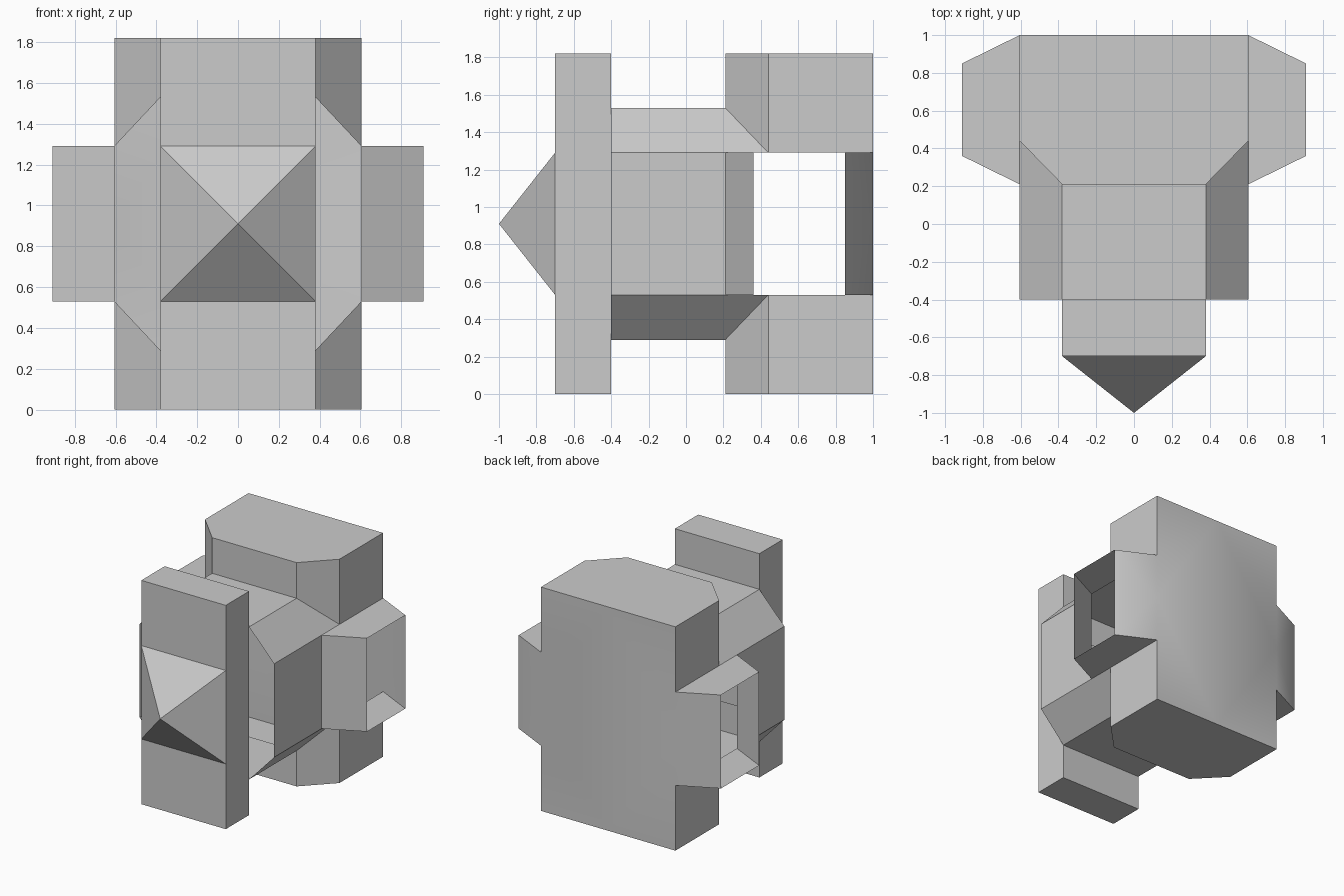
import bpy, bmesh
from mathutils import Vector

if "Cube" in bpy.data.objects:
    bpy.data.objects.remove(bpy.data.objects["Cube"])

MID = 0.91                    # height of the symmetry plane; heights below are relative to it
CORE, BODY, ARM = 0.38, 0.605, 0.91   # half widths
TUBE_H, TOP = 0.62, 0.91              # half heights


def lift(xy, h):
    """Flat outline at one height."""
    return [(x, y, h) for x, y in xy]


def wall(xy, h0, h1):
    """Upright quads along an outline."""
    return [[(*a, h0), (*b, h0), (*b, h1), (*a, h1)] for a, b in zip(xy, xy[1:])]


def shell(name, faces, centre):
    """Quarter shell facing away from centre, mirrored left-right and up-down."""
    bm = bmesh.new()
    for pts in faces:
        f = bm.faces.new([bm.verts.new(p) for p in pts])
        f.normal_update()
        if f.normal.dot(f.calc_center_median() - Vector(centre)) < 0:
            f.normal_flip()
    bmesh.ops.remove_doubles(bm, verts=bm.verts, dist=1e-4)
    mesh = bpy.data.meshes.new(name)
    bm.to_mesh(mesh)
    bm.free()
    ob = bpy.data.objects.new(name, mesh)
    ob.location.z = MID
    bpy.context.collection.objects.link(ob)
    mod = ob.modifiers.new("Mirror", 'MIRROR')
    mod.use_axis = (True, False, True)
    bpy.ops.object.select_all(action='DESELECT')
    ob.select_set(True)
    bpy.context.view_layer.objects.active = ob
    bpy.ops.object.shade_smooth_by_angle()


# Hollow body: rear block, open-ended side arms and open-fronted octagonal tube
a, b, c = (CORE, 0.21), (BODY, 0.44), (BODY, 1.0)
d, e, g = (ARM, 0.85), (ARM, 0.36), (BODY, 0.21)
body = []
# rear block
body += wall([(0, 0.21), a], TUBE_H, TOP)
body += [[(*a, TUBE_H), (*b, CORE), (*b, TOP), (*a, TOP)]]
body += wall([b, c], CORE, TOP)
body += [lift([(0, 0.21), a, b, c, (0, 1)], TOP)]
body += [[(0, 1, 0), (*c, 0), (*c, CORE), (*c, TOP), (0, 1, TOP)]]
# side arm, open at its outer end
body += wall([c, d], 0, CORE) + wall([e, g], 0, CORE)
body += [lift([g, e, d, c, b], CORE)]
# octagonal tube
t, s = (CORE, -0.4), (BODY, -0.4)
body += wall([s, g], 0, CORE)
body += [[(*t, TUBE_H), (*a, TUBE_H), (*b, CORE), (*g, CORE), (*s, CORE)]]
body += [lift([(0, -0.4), t, a, (0, 0.21)], TUBE_H)]
shell("hollow_body", body, (0, 0.45, 0))

# Front plate with a pyramid nose; its back opens into the body
p = (CORE, -0.7)
plate = wall([(0, -0.7), p], CORE, TOP) + wall([t, (0, -0.4)], CORE, TOP)
plate += [[(*p, 0), (*t, 0), (*t, CORE), (*t, TOP), (*p, TOP), (*p, CORE)]]
plate += [lift([(0, -0.7), p, t, (0, -0.4)], TOP)]
tip = (0, -1, 0)
plate += [[tip, (*p, 0), (*p, CORE)], [tip, (*p, CORE), (0, -0.7, CORE)]]
shell("front_plate", plate, (0, -0.55, 0))
